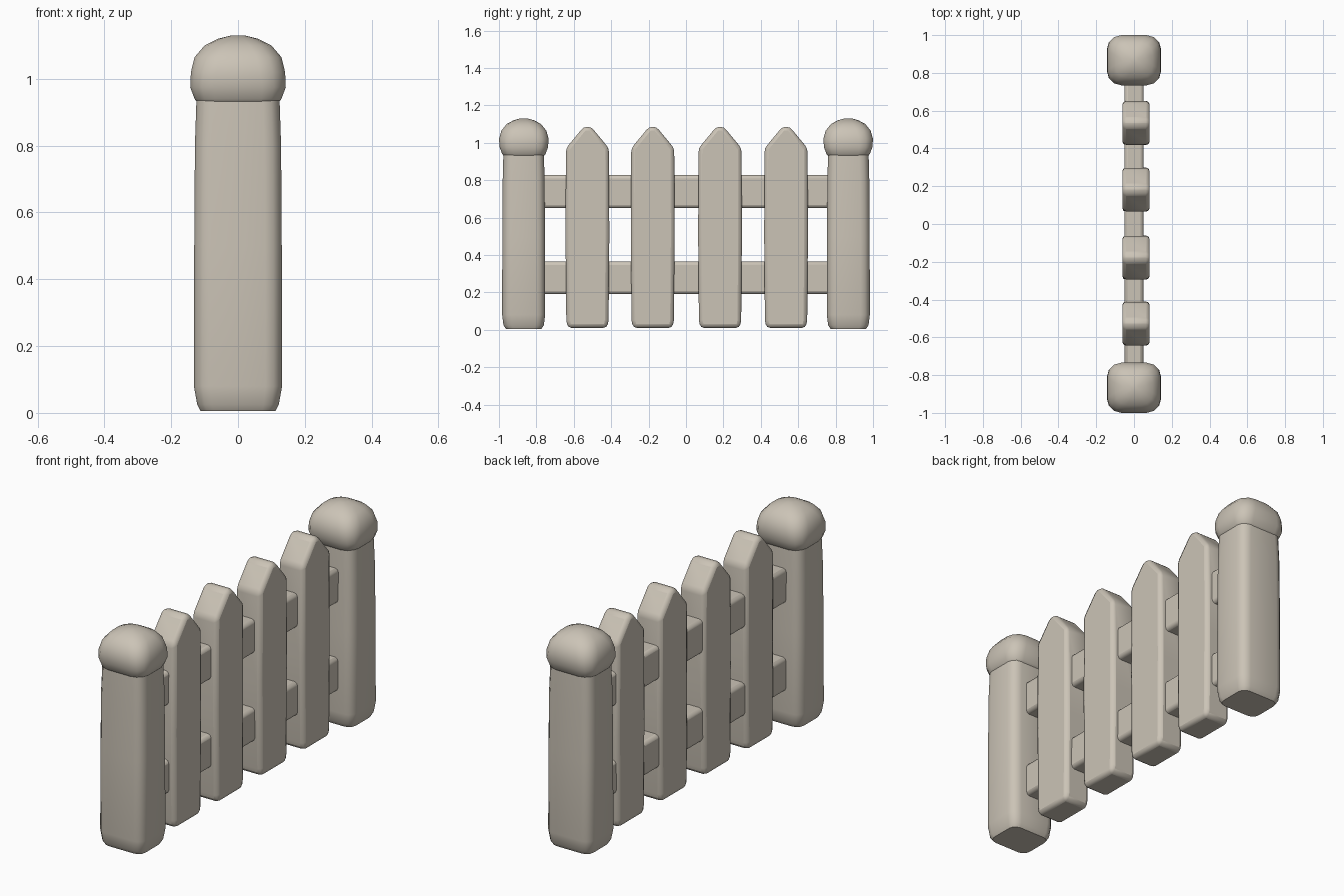
import bpy, bmesh, math
from mathutils import Vector

cube = bpy.data.objects.get("Cube")
if cube:
    bpy.data.objects.remove(cube, do_unlink=True)

stone = bpy.data.materials.new("warm_grey_stone")
stone.use_nodes = True
COLOUR = (0.6, 0.55, 0.47, 1)
stone.diffuse_color = COLOUR
stone.node_tree.nodes["Principled BSDF"].inputs["Base Color"].default_value = COLOUR


def finish(name, bm, bevel=0, angle=50):
    """Turn a bmesh into a softly shaded object."""
    bmesh.ops.recalc_face_normals(bm, faces=bm.faces[:])
    mesh = bpy.data.meshes.new(name)
    bm.to_mesh(mesh)
    bm.free()
    mesh.materials.append(stone)
    obj = bpy.data.objects.new(name, mesh)
    bpy.context.collection.objects.link(obj)
    if bevel:
        mod = obj.modifiers.new("worn_edges", "BEVEL")
        mod.width = bevel
        mod.segments = 2
        mod.limit_method = "ANGLE"
        mod.angle_limit = math.radians(25)
    bpy.ops.object.select_all(action="DESELECT")
    obj.select_set(True)
    bpy.context.view_layer.objects.active = obj
    bpy.ops.object.shade_smooth_by_angle(angle=math.radians(angle))
    return obj


def rounded_square(hx, hy, corner, steps=3):
    """Outline of a rectangle with rounded corners."""
    points = []
    for quarter, (sx, sy) in enumerate([(1, 1), (-1, 1), (-1, -1), (1, -1)]):
        for i in range(steps + 1):
            a = math.pi / 2 * (quarter + i / steps)
            points.append((sx * (hx - corner) + corner * math.cos(a),
                           sy * (hy - corner) + corner * math.sin(a)))
    return points


def loft(name, y, sections, angle):
    """Stack rounded squares given as (z, half x, half y, corner)."""
    bm = bmesh.new()
    rings = [[bm.verts.new((px, y + py, z)) for px, py in rounded_square(hx, hy, c)]
             for z, hx, hy, c in sections]
    for low, high in zip(rings, rings[1:]):
        for i in range(len(low)):
            j = (i + 1) % len(low)
            bm.faces.new((low[i], low[j], high[j], high[i]))
    bm.faces.new(rings[0])
    bm.faces.new(rings[-1])
    return finish(name, bm, angle=angle)


def extrude_x(name, outline, x0, x1, bevel):
    """Extrude a (y, z) outline from x0 to x1."""
    bm = bmesh.new()
    face = bm.faces.new([bm.verts.new((x0, y, z)) for y, z in outline])
    new = bmesh.ops.extrude_face_region(bm, geom=[face])["geom"]
    bmesh.ops.translate(bm, vec=Vector((x1 - x0, 0, 0)),
                        verts=[g for g in new if isinstance(g, bmesh.types.BMVert)])
    return finish(name, bm, bevel)


# End posts with bulging caps
POST = [(0.005, 0.112, 0.095, 0.04), (0.025, 0.122, 0.108, 0.045),
        (0.08, 0.132, 0.115, 0.05), (0.5, 0.131, 0.114, 0.05),
        (0.8, 0.129, 0.112, 0.05), (0.95, 0.124, 0.108, 0.05)]
CAP = [(0.92, 0.115, 0.1, 0.05), (0.94, 0.13, 0.116, 0.06),
       (0.975, 0.143, 0.129, 0.07), (1.02, 0.141, 0.133, 0.075),
       (1.065, 0.13, 0.12, 0.075), (1.1, 0.1, 0.092, 0.065),
       (1.12, 0.06, 0.055, 0.045), (1.13, 0.02, 0.02, 0.015)]
for side, sign in (("front", -1), ("back", 1)):
    loft(side + "_post", sign * 0.868, POST, 50)
    loft(side + "_post_cap", sign * 0.867, CAP, 70)

# Pointed pickets
for n, y in enumerate((-0.527, -0.178, 0.182, 0.535)):
    outline = [(y - 0.105, 0.01), (y + 0.105, 0.01), (y + 0.113, 0.05),
               (y + 0.117, 0.5), (y + 0.115, 0.97), (y + 0.02, 1.085),
               (y - 0.02, 1.085), (y - 0.115, 0.97), (y - 0.117, 0.5),
               (y - 0.113, 0.05)]
    extrude_x(f"picket_{n + 1}", outline, -0.062, 0.083, 0.022)

# Horizontal rails running between the posts
for name, low, high in (("lower_rail", 0.19, 0.365), ("upper_rail", 0.65, 0.828)):
    extrude_x(name, [(-0.8, low), (0.8, low), (0.8, high), (-0.8, high)],
              -0.05, 0.05, 0.018)
